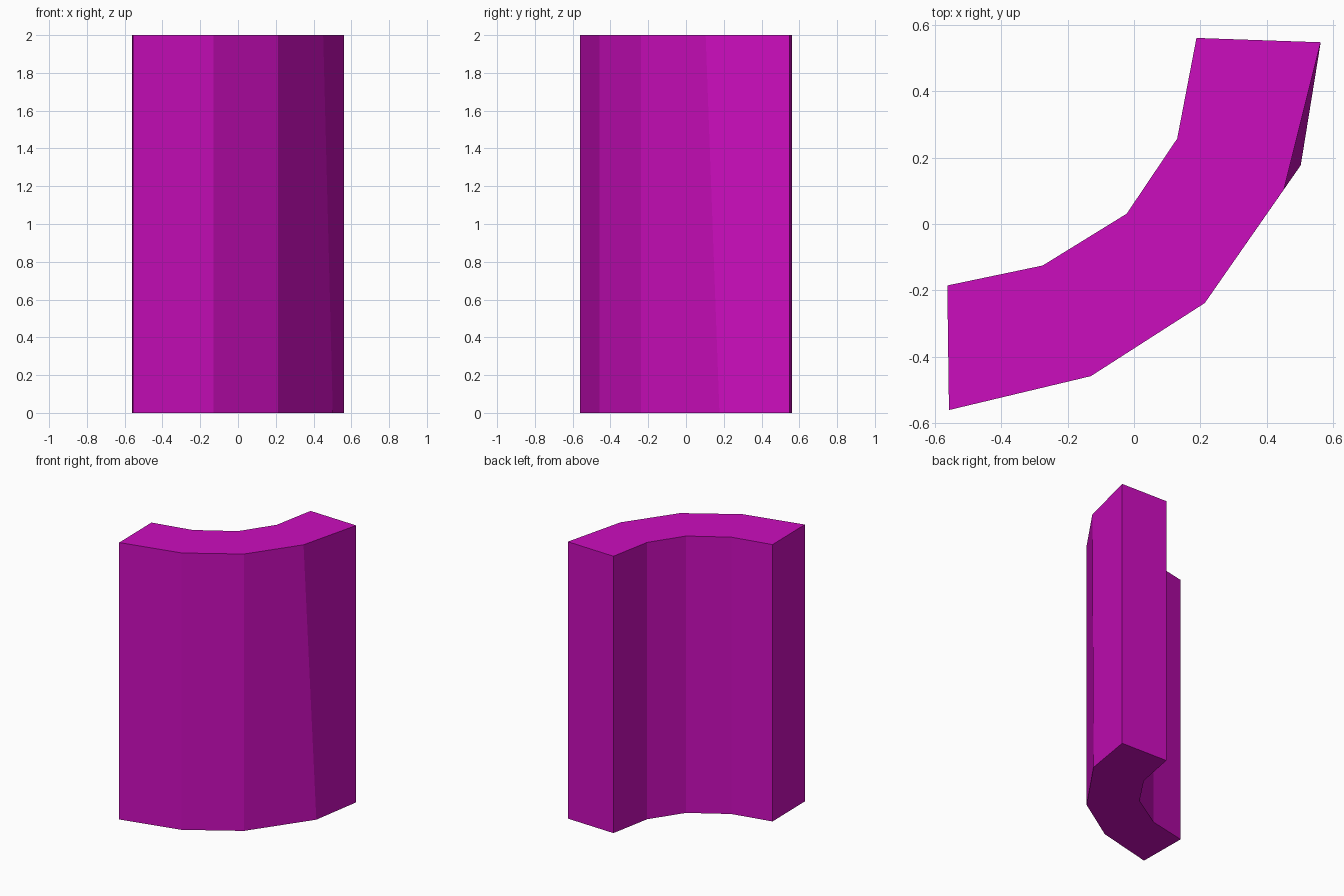
import bpy
import bmesh
from mathutils import Vector

default = bpy.data.objects.get("Cube")
if default:
    bpy.data.objects.remove(default, do_unlink=True)

HEIGHT = 2.0
MAGENTA = (0.6, 0.004, 0.51, 1.0)

# Plan of the curved wall: outer side, then inner side back to the start
outer = [(-0.557, -0.56), (-0.13, -0.458), (0.213, -0.238), (0.502, 0.177), (0.562, 0.547)]
inner = [(0.188, 0.56), (0.13, 0.257), (-0.022, 0.031), (-0.275, -0.125), (-0.562, -0.185)]
LEANING = 3                            # outer corner that leans inwards at the top
LEAN = Vector((-0.051, -0.073, 0))

# Extrude the plan upwards
bm = bmesh.new()
base = [bm.verts.new((x, y, 0)) for x, y in outer + inner]
top = [bm.verts.new(v.co + Vector((0, 0, HEIGHT))) for v in base]
top[LEANING].co += LEAN
bm.faces.new(reversed(base))
bm.faces.new(top)
count = len(base)
for i in range(count):
    j = (i + 1) % count
    bm.faces.new((base[i], base[j], top[j], top[i]))
bmesh.ops.recalc_face_normals(bm, faces=bm.faces)

mesh = bpy.data.meshes.new("curved_wall")
bm.to_mesh(mesh)
bm.free()

# Single flat colour
mat = bpy.data.materials.new("magenta")
mat.use_nodes = True
mat.diffuse_color = MAGENTA
mat.node_tree.nodes["Principled BSDF"].inputs["Base Color"].default_value = MAGENTA
mesh.materials.append(mat)

wall = bpy.data.objects.new("curved_wall", mesh)
bpy.context.collection.objects.link(wall)
